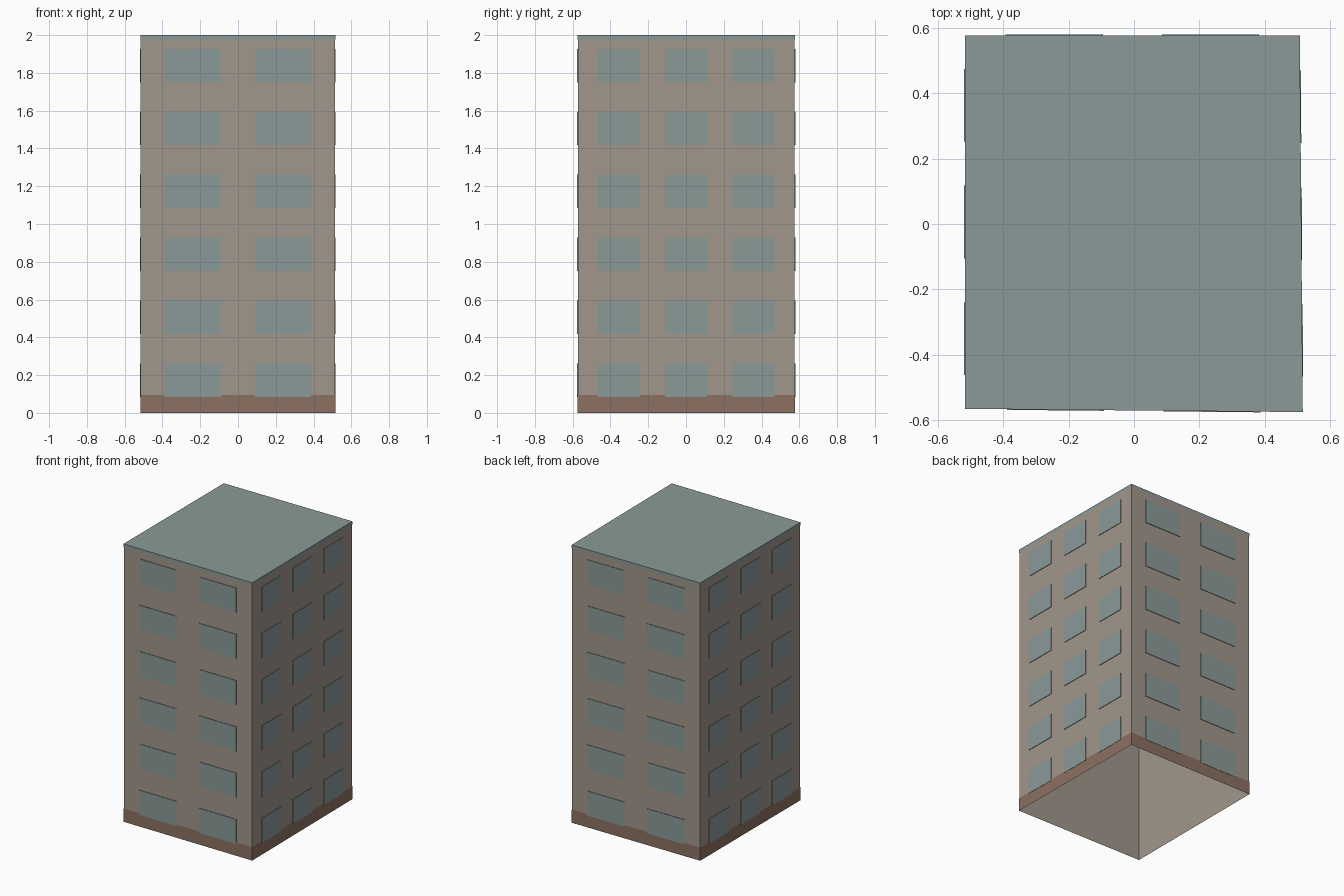
import bpy
import bmesh
from mathutils import Vector

cube = bpy.data.objects.get("Cube")
if cube:
    bpy.data.objects.remove(cube, do_unlink=True)


def material(name, rgb):
    linear = [c / 12.92 if c <= 0.04045 else ((c + 0.055) / 1.055) ** 2.4
              for c in (v / 255 for v in rgb)]
    mat = bpy.data.materials.new(name)
    mat.use_nodes = True
    mat.diffuse_color = (*linear, 1)
    mat.node_tree.nodes["Principled BSDF"].inputs["Base Color"].default_value = (*linear, 1)
    return mat


WALL = material("beige plaster", (161, 151, 139))
GLASS = material("grey teal", (139, 154, 152))
BASE = material("brown plinth", (140, 113, 98))

HEIGHT = 2.0
# Slightly irregular footprint, counter-clockwise from front right (-x, -y)
CORNERS = [Vector(c) for c in
           ((-0.515, -0.563), (0.514, -0.573), (0.505, 0.575), (-0.515, 0.575))]


def finish(name, bm, mat):
    mesh = bpy.data.meshes.new(name)
    bm.to_mesh(mesh)
    bm.free()
    mesh.materials.append(mat)
    obj = bpy.data.objects.new(name, mesh)
    bpy.context.collection.objects.link(obj)
    return obj


def ring(name, mat, low, high, grow=0.0, cap=False):
    """Band of walls around the footprint, pushed outward by grow."""
    bm = bmesh.new()
    loops = []
    for z in (low, high):
        loops.append([bm.verts.new((c.x + (grow if c.x > 0 else -grow),
                                    c.y + (grow if c.y > 0 else -grow), z))
                      for c in CORNERS])
    bottom, top = loops
    for i in range(4):
        j = (i + 1) % 4
        bm.faces.new((bottom[i], bottom[j], top[j], top[i]))
    if cap:
        bm.faces.new(top)
    return finish(name, bm, mat)


def windows(name, side, columns, depth=0.004):
    """Grid of thin window plates on one wall; columns are (centre, width)."""
    a, b = CORNERS[side], CORNERS[(side + 1) % 4]
    along = (b - a).normalized()
    out = Vector((along.y, -along.x))
    middle = (a + b) / 2
    bm = bmesh.new()
    for floor in range(6):
        low = 0.085 + floor * 0.333
        high = low + 0.177
        for centre, width in columns:
            start = middle + along * (centre - width / 2)
            end = middle + along * (centre + width / 2)
            rims = []
            for d in (0, depth):
                s, e = start + out * d, end + out * d
                rims.append([bm.verts.new((p.x, p.y, z)) for p, z in
                             ((s, low), (e, low), (e, high), (s, high))])
            back, front = rims
            bm.faces.new(front)
            for i in range(4):
                j = (i + 1) % 4
                bm.faces.new((back[i], back[j], front[j], front[i]))
    finish(name, bm, GLASS)


# Hollow wall shell, open underneath
ring("outer_walls", WALL, 0, HEIGHT - 0.001)
# Plinth and roof edge wrap around the shell
ring("plinth", BASE, 0, 0.095, grow=0.002)
ring("roof", GLASS, HEIGHT - 0.022, HEIGHT, grow=0.002, cap=True)

# Two windows per floor on front and back, three on each side
PAIR = [(s * 0.239, 0.297) for s in (-1, 1)]
TRIPLE = [(s * 0.357, 0.222) for s in (-1, 0, 1)]
for side, (name, columns) in enumerate((("front_windows", PAIR), ("left_windows", TRIPLE),
                                        ("back_windows", PAIR), ("right_windows", TRIPLE))):
    windows(name, side, columns)
